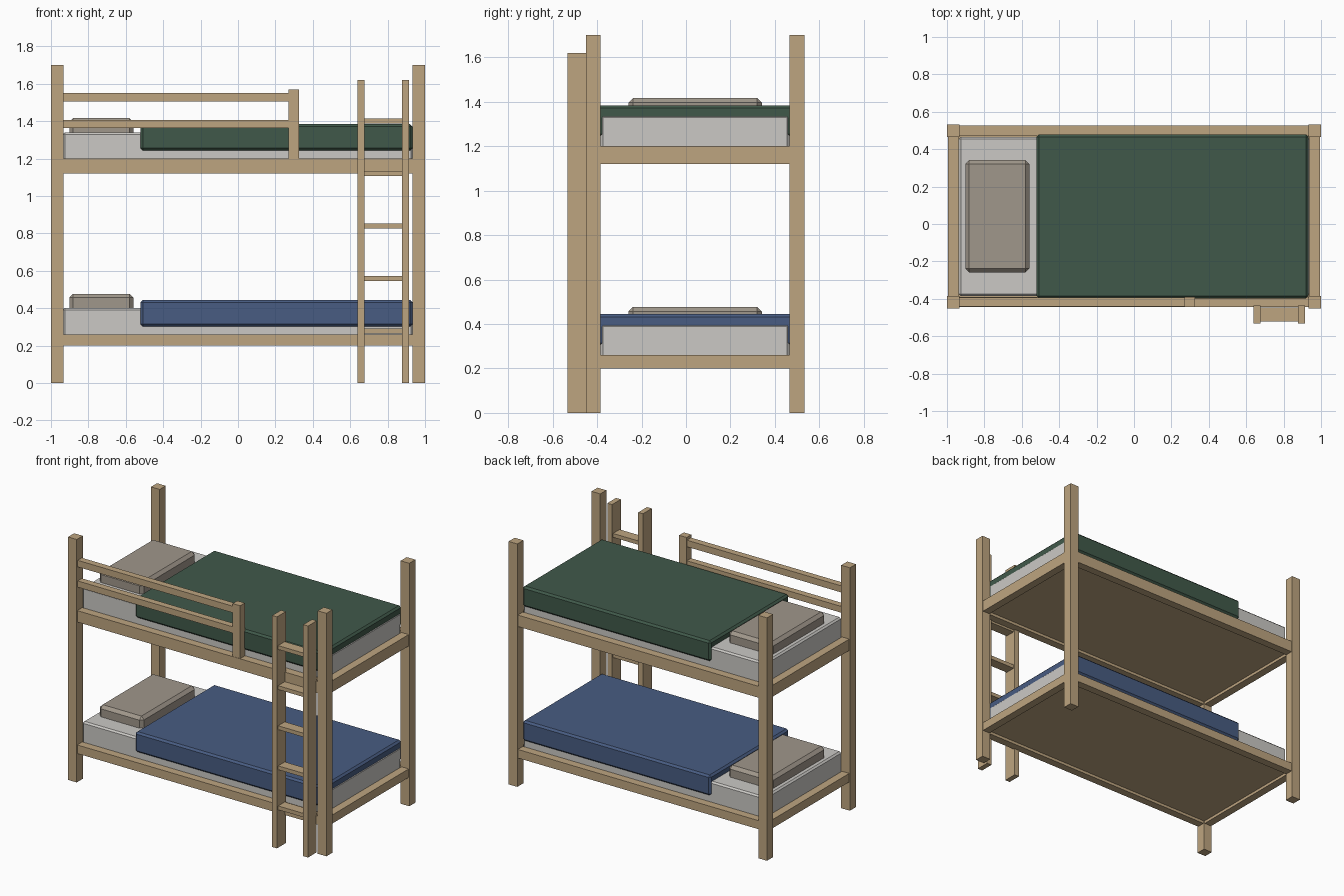
import bpy, bmesh

if "Cube" in bpy.data.objects:
    bpy.data.objects.remove(bpy.data.objects["Cube"])

def mat(name, rgb):
    m = bpy.data.materials.new(name)
    lin = [((c / 255 + 0.055) / 1.055) ** 2.4 for c in rgb]
    m.diffuse_color = (*lin, 1)
    m.use_nodes = True
    m.node_tree.nodes["Principled BSDF"].inputs["Base Color"].default_value = m.diffuse_color
    return m

WOOD = mat("pale wood", (190, 165, 128))
SHEET = mat("off-white sheet", (203, 201, 197))
PILLOW = mat("taupe pillow", (160, 151, 139))
GREEN = mat("green blanket", (64, 89, 74))
BLUE = mat("blue blanket", (72, 92, 130))

def box(name, x, y, z, m, bevel=0):
    """Box from (min, max) ranges, with optional chamfered edges."""
    bm = bmesh.new()
    bmesh.ops.create_cube(bm, size=1)
    for v in bm.verts:
        v.co = [(r[0] + r[1]) / 2 + c * (r[1] - r[0]) for r, c in zip((x, y, z), v.co)]
    if bevel:
        bmesh.ops.bevel(bm, geom=bm.edges[:], offset=bevel, segments=1, affect='EDGES')
    me = bpy.data.meshes.new(name)
    bm.to_mesh(me)
    bm.free()
    me.materials.append(m)
    ob = bpy.data.objects.new(name, me)
    bpy.context.collection.objects.link(ob)
    return ob

X_IN = 0.933                                   # inner face of posts
FRONT, BACK = (-0.451, -0.384), (0.466, 0.533)  # post depth ranges
F_RAIL, B_RAIL = (-0.445, -0.389), (0.471, 0.527)

# Corner posts
for xn, x in (("left", (-1, -X_IN)), ("right", (X_IN, 1))):
    for yn, y in (("front", FRONT), ("back", BACK)):
        box(f"{yn}_{xn}_post", x, y, (0, 1.7), WOOD)

# Two bunks: frame, deck, mattress, blanket, pillow
for name, z0, z1, blanket in (("lower", 0.20, 0.26, BLUE), ("upper", 1.12, 1.20, GREEN)):
    z = (z0, z1)
    box(f"{name}_front_rail", (-X_IN, X_IN), F_RAIL, z, WOOD)
    box(f"{name}_back_rail", (-X_IN, X_IN), B_RAIL, z, WOOD)
    box(f"{name}_left_rail", (-0.995, -0.939), (FRONT[1], BACK[0]), z, WOOD)
    box(f"{name}_right_rail", (0.939, 0.995), (FRONT[1], BACK[0]), z, WOOD)
    box(f"{name}_deck", (-0.945, 0.945), (-0.395, 0.477), (z0 + 0.02, z0 + 0.04), WOOD)
    box(f"{name}_mattress", (-0.937, 0.937), (-0.384, 0.466), (z0 + 0.04, z1 + 0.14), SHEET, 0.011)
    box(f"{name}_blanket", (-0.522, 0.933), (-0.397, 0.479), (z1 + 0.042, z1 + 0.184), blanket, 0.013)
    box(f"{name}_pillow", (-0.902, -0.56), (-0.259, 0.341), (z1 + 0.11, z1 + 0.217), PILLOW, 0.021)

# Guard rail on the upper bunk
GUARD = (-0.443, -0.391)
box("guard_post", (0.269, 0.327), GUARD, (1.20, 1.57), WOOD)
for i, z in enumerate(((1.362, 1.406), (1.504, 1.55))):
    box(f"guard_rail_{i}", (-X_IN, 0.269), (-0.44, -0.394), z, WOOD)

# Ladder
for n, x in (("left", (0.638, 0.675)), ("right", (0.878, 0.915))):
    box(f"ladder_{n}_stile", x, (-0.533, -0.436), (0, 1.62), WOOD)
for i in range(5):
    z = 0.265 + 0.2805 * i
    box(f"ladder_rung_{i}", (0.675, 0.878), (-0.52, -0.447), (z, z + 0.027), WOOD)
